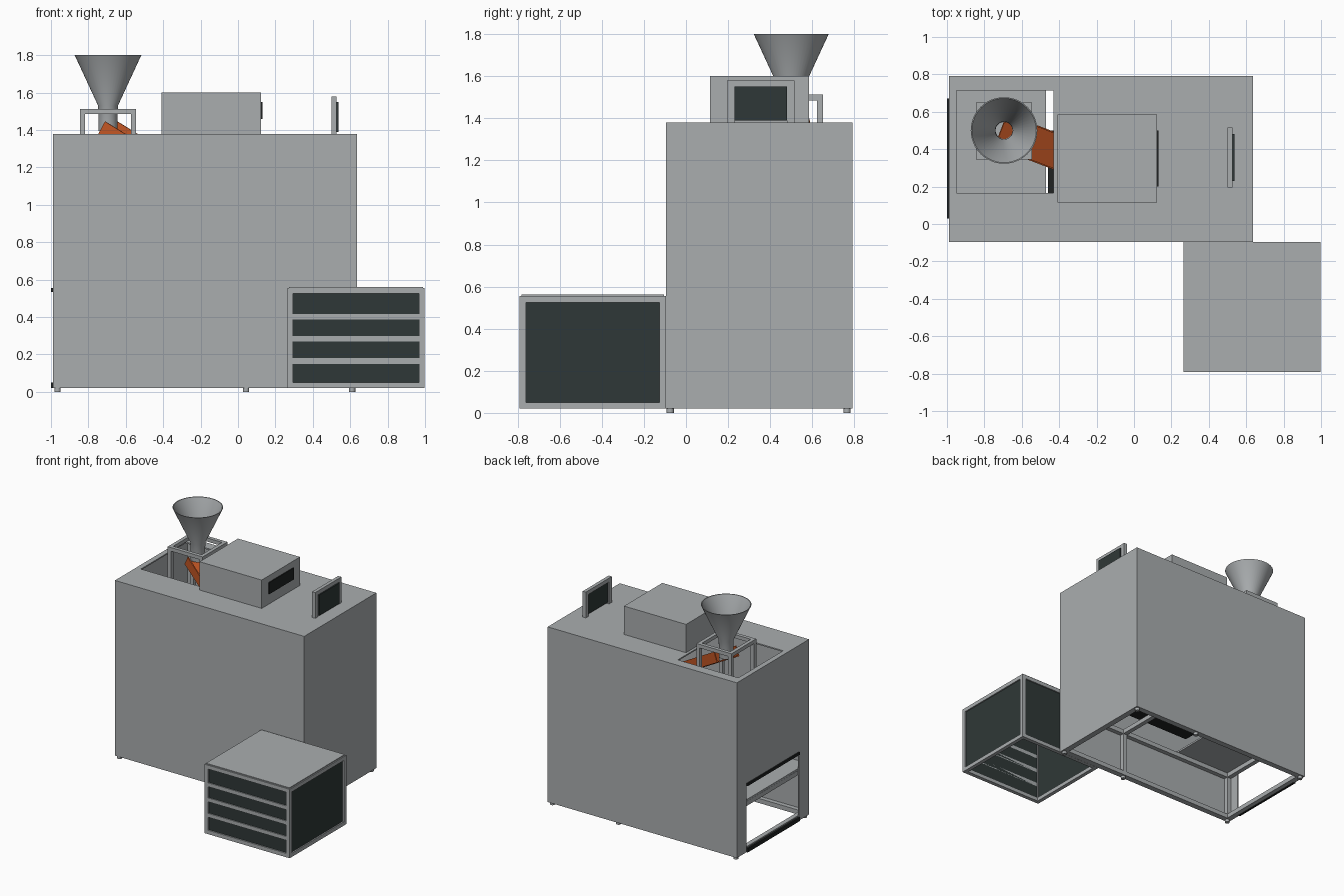
import bpy, bmesh, math
from mathutils import Matrix, Vector

if "Cube" in bpy.data.objects:
    bpy.data.objects.remove(bpy.data.objects["Cube"])


def material(name, rgb):
    m = bpy.data.materials.new(name)
    m.diffuse_color = (*rgb, 1)
    m.use_nodes = True
    m.node_tree.nodes["Principled BSDF"].inputs["Base Color"].default_value = m.diffuse_color
    return m


GREY = material("sheet grey", (0.40, 0.42, 0.43))
DARK = material("dark green grey", (0.028, 0.039, 0.038))
BLACK = material("near black", (0.014, 0.016, 0.016))
ORANGE = material("chute orange", (0.55, 0.095, 0.018))


def boxes(name, spans, mat, matrix=None):
    """One object from boxes given as (x0, x1, y0, y1, z0, z1)."""
    bm = bmesh.new()
    for x0, x1, y0, y1, z0, z1 in spans:
        t = Matrix.Translation(((x0 + x1) / 2, (y0 + y1) / 2, (z0 + z1) / 2))
        s = Matrix.Diagonal((x1 - x0, y1 - y0, z1 - z0, 1))
        bmesh.ops.create_cube(bm, size=1, matrix=t @ s)
    me = bpy.data.meshes.new(name)
    bm.to_mesh(me)
    bm.free()
    me.materials.append(mat)
    ob = bpy.data.objects.new(name, me)
    if matrix:
        ob.matrix_world = matrix
    bpy.context.collection.objects.link(ob)
    return ob


def lathe(name, profile, centre, mat, n=48):
    """Closed (r, z) profile turned about a vertical axis."""
    bm = bmesh.new()
    rings = [[bm.verts.new((r * math.cos(2 * math.pi * i / n), r * math.sin(2 * math.pi * i / n), z))
              for i in range(n)] for r, z in profile]
    for k, a in enumerate(rings):
        b = rings[(k + 1) % len(rings)]
        for i in range(n):
            j = (i + 1) % n
            bm.faces.new((a[i], a[j], b[j], b[i]))
    bmesh.ops.recalc_face_normals(bm, faces=bm.faces)
    me = bpy.data.meshes.new(name)
    bm.to_mesh(me)
    bm.free()
    me.materials.append(mat)
    ob = bpy.data.objects.new(name, me)
    ob.location = centre
    bpy.context.collection.objects.link(ob)
    bpy.context.view_layer.objects.active = ob
    ob.select_set(True)
    bpy.ops.object.shade_smooth_by_angle(angle=math.radians(30))
    ob.select_set(False)


# Cabinet outer limits and sheet thickness
X0, X1, Y0, Y1, Z0, Z1, T = -0.99, 0.635, -0.095, 0.79, 0.02, 1.38, 0.01

# Cabinet panels; the left one has a low opening, the top one a loading hatch
boxes("front_panel", [(X0, X1, Y0, Y0 + T, Z0, Z1 - T)], GREY)
boxes("back_panel", [(X0, X1, Y1 - T, Y1, Z0, Z1 - T)], GREY)
boxes("right_panel", [(X1 - T, X1, Y0 + T, Y1 - T, Z0, Z1 - T)], GREY)
boxes("left_panel", [(X0, X0 + T, Y0 + T, 0.025, Z0, Z1 - T),
                     (X0, X0 + T, 0.67, Y1 - T, Z0, Z1 - T),
                     (X0, X0 + T, 0.025, 0.67, 0.54, Z1 - T)], GREY)
HX0, HX1, HY0, HY1 = -0.95, -0.43, 0.165, 0.715
boxes("top_panel", [(X0, HX0, Y0, Y1, Z1 - T, Z1), (HX1, X1, Y0, Y1, Z1 - T, Z1),
                    (HX0, HX1, Y0, HY0, Z1 - T, Z1), (HX0, HX1, HY1, Y1, Z1 - T, Z1)], GREY)
boxes("opening_trim", [(-1.0, X0 + 0.005, 0.03, 0.67, 0.535, 0.555),
                       (-1.0, X0 + 0.005, 0.03, 0.67, 0.02, 0.05)], BLACK)

# Inner tube frame: base, middle and posts
B = 0.035
fx0, fx1, fy0, fy1 = X0 + T, X1 - T, Y0 + T, Y1 - T
frame = []
for z in (Z0, 0.37):
    for y in (fy0, fy1 - B):
        frame.append((fx0, fx1, y, y + B, z, z + B))
    for x in (fx0, 0.025, fx1 - B):
        if z == Z0 and x == 0.025:
            continue
        frame.append((x, x + B, fy0 + B, fy1 - B, z, z + B))
for x in (fx0, 0.025, fx1 - B):
    for y in (fy0, fy1 - B):
        frame.append((x, x + B, y, y + B, Z0 + B, 0.37))
boxes("inner_frame", frame, GREY)
boxes("inner_shelf", [(fx0, -0.47, fy0, fy1, 0.406, 0.42)], GREY)
boxes("inner_belt", [(-0.46, 0.56, 0.05, 0.50, 0.47, 0.51)], BLACK)

# Feet
for x in (-0.965, 0.043, 0.61):
    for y in (-0.075, 0.765):
        lathe("foot", [(0.004, 0), (0.017, 0), (0.017, 0.022), (0.004, 0.022)], (x, y, 0), GREY, 16)

# Hopper funnel with open spout
lathe("hopper", [(0.05, 1.395), (0.053, 1.53), (0.178, 1.80), (0.172, 1.80),
                 (0.047, 1.53), (0.045, 1.395)], (-0.695, 0.50, 0), GREY)

# Hopper stand: legs go down through the hatch
sx0, sx1, sy0, sy1, L = -0.845, -0.545, 0.345, 0.65, 0.028
stand = [(x, x + L, y, y + L, 0.42, 1.485) for x in (sx0, sx1 - L) for y in (sy0, sy1 - L)]
stand += [(sx0, sx1, y, y + L, 1.485, 1.513) for y in (sy0, sy1 - L)]
stand += [(x, x + L, sy0 + L, sy1 - L, 1.485, 1.513) for x in (sx0, sx1 - L)]
boxes("hopper_stand", stand, GREY)

# Sloping U-shaped chute under the hopper
chute = Matrix.Translation((-0.71, 0.50, 1.385)) @ Matrix.Rotation(math.radians(-21), 4, 'Z') \
    @ Matrix.Rotation(math.radians(30), 4, 'Y')
boxes("chute", [(0, 0.60, -0.095, 0.095, -0.008, 0),
                (0, 0.60, -0.095, -0.087, 0, 0.07),
                (0, 0.60, 0.087, 0.095, 0, 0.07)], ORANGE, chute)

# Control housing and its display
boxes("control_housing", [(-0.41, 0.123, 0.115, 0.585, Z1, 1.60)], GREY)
boxes("housing_display", [(0.122, 0.130, 0.20, 0.50, 1.46, 1.55)], BLACK)

# Upright screen in a frame
boxes("screen_frame", [(0.50, 0.527, 0.195, 0.23, Z1, 1.55), (0.50, 0.527, 0.48, 0.515, Z1, 1.55),
                       (0.50, 0.527, 0.195, 0.515, 1.55, 1.58)], GREY)
boxes("screen_panel", [(0.51, 0.537, 0.23, 0.48, 1.39, 1.55)], DARK)

# Collecting box: bar frame, dark walls, lid, front slats, open below
bx0, bx1, by0, by1, bz0, bz1, F = 0.265, 0.997, -0.79, -0.096, 0.02, 0.555, 0.03
bars = [(x, x + F, y, y + F, bz0 + F, bz1 - F) for x in (bx0, bx1 - F) for y in (by0, by1 - F)]
for z in (bz0, bz1 - F):
    bars += [(bx0, bx1, y, y + F, z, z + F) for y in (by0, by1 - F)]
    bars += [(x, x + F, by0 + F, by1 - F, z, z + F) for x in (bx0, bx1 - F)]
boxes("box_frame", bars, GREY)
boxes("box_lid", [(bx0 + 0.008, bx1 - 0.008, by0 + 0.008, by1 - 0.008, bz1 - 0.008, 0.562)], GREY)
boxes("box_front_slats", [(bx0 + F, bx1 - F, by0 + 0.002, by0 + 0.02, z, z + 0.03)
                          for z in (0.15, 0.27, 0.387)], GREY)
D = 0.01
boxes("box_walls", [(bx0 + F, bx1 - F, by0 + D, by0 + 2 * D, bz0 + F, bz1 - F),
                    (bx0 + F, bx1 - F, by1 - 2 * D, by1 - D, bz0 + F, bz1 - F),
                    (bx0 + D, bx0 + 2 * D, by0 + F, by1 - F, bz0 + F, bz1 - F),
                    (bx1 - 2 * D, bx1 - D, by0 + F, by1 - F, bz0 + F, bz1 - F)], DARK)
